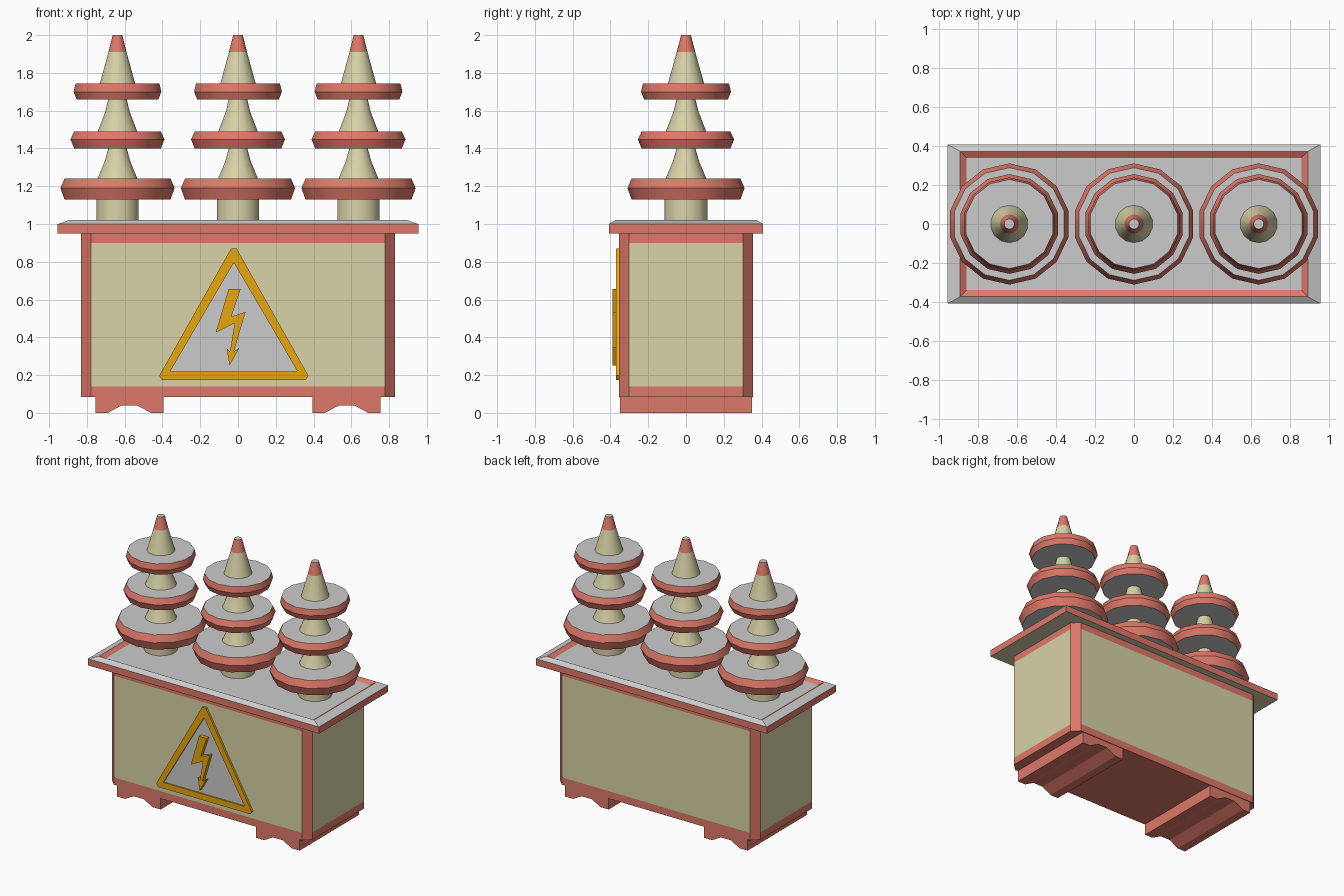
import bpy, bmesh, math

if "Cube" in bpy.data.objects:
    bpy.data.objects.remove(bpy.data.objects["Cube"])


def material(name, rgb):
    m = bpy.data.materials.new(name)
    m.diffuse_color = (*rgb, 1)
    m.use_nodes = True
    m.node_tree.nodes["Principled BSDF"].inputs["Base Color"].default_value = m.diffuse_color
    return m


MATS = [None,
        material("red_paint", (0.73, 0.19, 0.14)),
        material("cream_paint", (0.69, 0.65, 0.39)),
        material("amber_paint", (0.80, 0.38, 0.005))]
GREY, RED, CREAM, AMBER = range(4)


def loft(name, loops, bands, start=None, end=None):
    """Skin a row of closed loops; each band has one colour, or a list cycled round the loop."""
    bm = bmesh.new()
    rings = [[bm.verts.new(p) for p in loop] for loop in loops]
    n = len(rings[0])
    for a, b, col in zip(rings, rings[1:], bands):
        for i in range(n):
            j = (i + 1) % n
            f = bm.faces.new((a[i], a[j], b[j], b[i]))
            f.material_index = col[i % len(col)] if isinstance(col, list) else col
    for ring, col in ((rings[0], start), (rings[-1], end)):
        if col is not None:
            bm.faces.new(ring).material_index = col
    bmesh.ops.recalc_face_normals(bm, faces=bm.faces)
    me = bpy.data.meshes.new(name)
    bm.to_mesh(me)
    bm.free()
    for m in MATS:
        me.materials.append(m)
    ob = bpy.data.objects.new(name, me)
    bpy.context.collection.objects.link(ob)
    return ob


def rect(x, y, z):
    return [(-x, -y, z), (x, -y, z), (x, y, z), (-x, y, z)]


def octagon(x, y, c, z):
    return [(-x + c, -y, z), (x - c, -y, z), (x, -y + c, z), (x, y - c, z),
            (x - c, y, z), (-x + c, y, z), (-x, y - c, z), (-x, -y + c, z)]


def circle(x, r, z, n=14):
    return [(x + r * math.cos(math.pi / 2 + i * math.tau / n),
             r * math.sin(math.pi / 2 + i * math.tau / n), z) for i in range(n)]


def at_y(profile, y):
    return [(x, y, z) for x, z in profile]


# Tank with chamfered red corners and cream panels
loft("tank_body", [octagon(0.83, 0.355, 0.052, z) for z in (0.085, 0.14, 0.90, 0.955)],
     [RED, [CREAM, RED], RED], start=RED)

# Lid with bevelled rim and shallow recessed top
loft("lid", [rect(0.955, 0.408, 0.95), rect(0.955, 0.408, 1.0), rect(0.89, 0.372, 1.022),
             rect(0.857, 0.338, 1.003)], [RED, GREY, RED], start=CREAM, end=GREY)

# Skid feet, notched underneath
for side, cx in (("left", -0.575), ("right", 0.575)):
    foot = [(-0.18, 0.085), (-0.18, 0), (-0.115, 0), (-0.04, 0.04),
            (0.04, 0.04), (0.115, 0), (0.18, 0), (0.18, 0.085)]
    foot = [(cx + x, z) for x, z in foot]
    loft(side + "_foot", [at_y(foot, -0.35), at_y(foot, 0.35)], [RED], RED, RED)

# Insulators: (radius, height, colour of the band above)
profile = [(0.115, 1.0, CREAM), (0.115, 1.13, GREY),
           (0.288, 1.13, RED), (0.31, 1.19, RED), (0.288, 1.24, GREY),
           (0.108, 1.24, CREAM), (0.07, 1.33, CREAM), (0.05, 1.40, GREY),
           (0.235, 1.40, RED), (0.255, 1.448, RED), (0.235, 1.49, GREY),
           (0.107, 1.49, CREAM), (0.066, 1.595, CREAM), (0.05, 1.66, GREY),
           (0.222, 1.66, RED), (0.238, 1.70, RED), (0.228, 1.743, GREY),
           (0.096, 1.743, CREAM), (0.049, 1.91, RED), (0.026, 2.0, GREY)]
for side, cx in (("left", -0.638), ("middle", 0), ("right", 0.638)):
    ob = loft(side + "_insulator", [circle(cx, r, z) for r, z, _ in profile],
              [c for _, _, c in profile[:-1]], end=GREY)
    bpy.ops.object.select_all(action='DESELECT')
    ob.select_set(True)
    bpy.context.view_layer.objects.active = ob
    bpy.ops.object.shade_smooth_by_angle(angle=math.radians(28))

# Warning sign: raised triangular frame, grey plate and lightning bolt
SX = -0.022


def mirrored(half):
    return [(SX + x, z) for x, z in half] + [(SX - x, z) for x, z in reversed(half)]


outer = mirrored([(0.015, 0.87), (0.395, 0.197), (0.38, 0.175)])
inner = mirrored([(0.003, 0.79), (0.335, 0.223), (0.332, 0.22)])
loft("sign_frame", [at_y(outer, -0.355), at_y(outer, -0.371), at_y(inner, -0.371),
                    at_y(inner, -0.36)], [AMBER] * 3)
loft("sign_plate", [at_y(inner, -0.355), at_y(inner, -0.361)], [GREY], end=GREY)
bolt = [(-0.05, 0.655), (0.013, 0.655), (-0.035, 0.51), (0.04, 0.535), (-0.022, 0.325),
        (0.008, 0.345), (-0.045, 0.25), (-0.06, 0.34), (-0.042, 0.325),
        (-0.018, 0.475), (-0.118, 0.425)]
loft("sign_bolt", [at_y(bolt, -0.361), at_y(bolt, -0.39)], [AMBER], end=AMBER)
